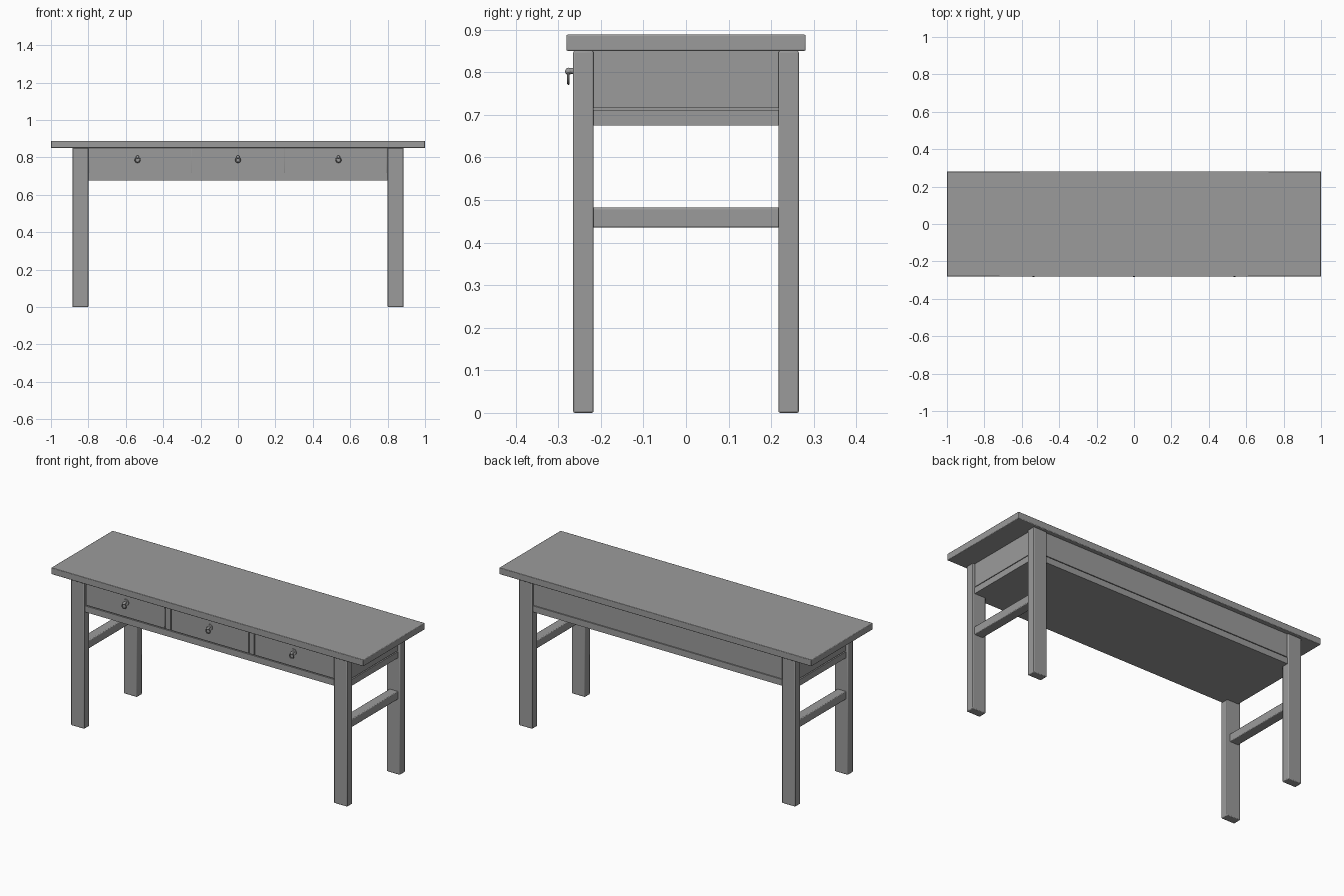
import bpy
import math

cube = bpy.data.objects.get("Cube")
if cube:
    bpy.data.objects.remove(cube)


def flat_material(name, value):
    mat = bpy.data.materials.new(name)
    mat.use_nodes = True
    colour = (value, value, value, 1)
    mat.diffuse_color = colour
    mat.node_tree.nodes["Principled BSDF"].inputs["Base Color"].default_value = colour
    return mat


grey = flat_material("plain grey", 0.33)


def finish(name):
    obj = bpy.context.object
    obj.name = name
    obj.data.materials.append(grey)
    bpy.ops.object.shade_smooth_by_angle()
    return obj


def box(name, x, y, z, bevel=0.0):
    """Box from (low, high) ranges, with softened edges."""
    ranges = (x, y, z)
    bpy.ops.mesh.primitive_cube_add(size=1, location=[sum(r) / 2 for r in ranges])
    bpy.context.object.scale = [r[1] - r[0] for r in ranges]
    bpy.ops.object.transform_apply(location=False, rotation=False, scale=True)
    obj = finish(name)
    if bevel:
        mod = obj.modifiers.new("soft edges", 'BEVEL')
        mod.width = bevel
        mod.segments = 2
    return obj


def rod(name, x, y, z, radius):
    """Cylinder lying along y."""
    bpy.ops.mesh.primitive_cylinder_add(
        vertices=20, radius=radius, depth=y[1] - y[0],
        location=(x, sum(y) / 2, z), rotation=(math.pi / 2, 0, 0))
    return finish(name)


LEG_X = (0.80, 0.885)
LEG_Y = (0.217, 0.265)
TOP_Z = 0.85
RAIL_Z = (0.675, 0.711)
DRAWER_Z = (0.716, TOP_Z)
FACE_Y = 0.257
FACE_X = 0.872


def mirrored(r, side):
    return tuple(sorted(side * v for v in r))


# Table top
box("table_top", (-1, 1), (-0.281, 0.281), (TOP_Z, 0.888), 0.003)

# Legs and side stretchers
for sx, side in ((-1, "right"), (1, "left")):
    for sy, end in ((-1, "front"), (1, "back")):
        box(f"{end}_{side}_leg", mirrored(LEG_X, sx), mirrored(LEG_Y, sy),
            (0, TOP_Z), 0.004)
    box(f"{side}_stretcher", mirrored((0.818, 0.873), sx), (-0.22, 0.22),
        (0.435, 0.482), 0.004)
    # Side apron panel and the rail under it
    box(f"{side}_apron", mirrored((0.80, FACE_X - 0.002), sx), (-0.218, 0.218), DRAWER_Z)
    box(f"{side}_lower_rail", mirrored((0.80, FACE_X), sx), (-0.218, 0.218), RAIL_Z)

# Case: recessed core, back apron, bottom frame
box("case_core", (-0.802, 0.802), (-0.25, 0.25), (0.676, TOP_Z))
box("case_core_ends", (-0.864, 0.864), (-0.217, 0.217), (0.676, TOP_Z))
box("back_apron", (-0.801, 0.801), (0.24, FACE_Y - 0.002), DRAWER_Z)
box("bottom_frame", (-0.801, 0.801), (-FACE_Y, FACE_Y), RAIL_Z)

# Dividers between the drawers
for sx, side in ((-1, "right"), (1, "left")):
    box(f"{side}_divider", mirrored((0.253, 0.284), sx), (-FACE_Y, -0.24), DRAWER_Z)

# Drawer fronts with drop pulls
for x, half, side in ((-0.5425, 0.2535, "right"), (0, 0.248, "middle"),
                      (0.5425, 0.2535, "left")):
    box(f"{side}_drawer_front", (x - half, x + half), (-FACE_Y, -0.24),
        (DRAWER_Z[0], TOP_Z - 0.002), 0.001)
    px = x * 0.99
    rod(f"{side}_pull_rosette", px, (-0.262, -0.25), 0.802, 0.018)
    rod(f"{side}_pull_stem", px, (-0.279, -0.26), 0.803, 0.007)
    bpy.ops.mesh.primitive_uv_sphere_add(segments=16, ring_count=8, radius=0.0085,
                                         location=(px, -0.2755, 0.802))
    finish(f"{side}_pull_knob")
    bpy.ops.mesh.primitive_torus_add(
        major_segments=24, minor_segments=8, major_radius=0.013, minor_radius=0.003,
        location=(px, -0.276, 0.786), rotation=(math.pi / 2, 0, 0))
    finish(f"{side}_pull_ring")
